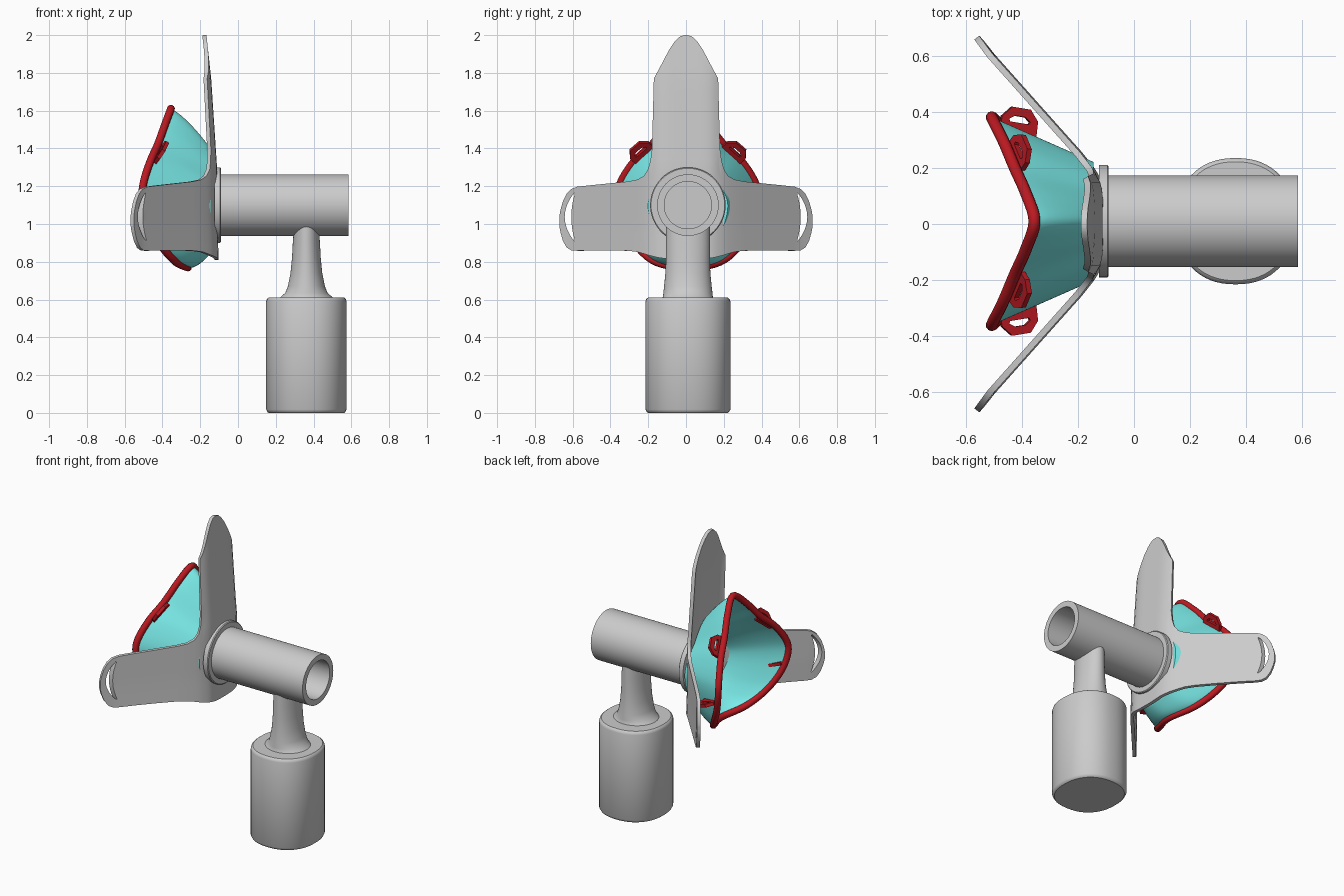
import bpy, bmesh, math
from mathutils import Vector

if "Cube" in bpy.data.objects:
    bpy.data.objects.remove(bpy.data.objects["Cube"])

CY = 0.01  # y centre of the mask and pipe


def material(name, color):
    m = bpy.data.materials.new(name)
    m.diffuse_color = color
    m.use_nodes = True
    m.node_tree.nodes["Principled BSDF"].inputs["Base Color"].default_value = m.diffuse_color
    return m


def finish(obj, mat=None, angle=35):
    for o in bpy.context.selected_objects:
        o.select_set(False)
    obj.select_set(True)
    bpy.context.view_layer.objects.active = obj
    if obj.type == 'CURVE':
        bpy.ops.object.convert(target='MESH')
    for mod in list(obj.modifiers):
        bpy.ops.object.modifier_apply(modifier=mod.name)
    bpy.ops.object.shade_smooth_by_angle(angle=math.radians(angle))
    if mat:
        obj.data.materials.append(mat)
    return obj


def mesh_object(name, verts, faces):
    me = bpy.data.meshes.new(name)
    me.from_pydata(verts, [], faces)
    bm = bmesh.new()
    bm.from_mesh(me)
    bmesh.ops.recalc_face_normals(bm, faces=bm.faces)
    bm.to_mesh(me)
    bm.free()
    obj = bpy.data.objects.new(name, me)
    bpy.context.collection.objects.link(obj)
    return obj


def loft(name, rings, start=True, end=True, closed=False):
    n = len(rings[0])
    verts = [p for r in rings for p in r]
    count = len(rings)
    faces = []
    for i in range(count if closed else count - 1):
        a, b = i * n, ((i + 1) % count) * n
        faces += [(a + j, a + (j + 1) % n, b + (j + 1) % n, b + j) for j in range(n)]
    if start and not closed:
        faces.append(tuple(range(n)))
    if end and not closed:
        faces.append(tuple(range((count - 1) * n, count * n)))
    return mesh_object(name, verts, faces)


def oval(cx, cy, z, rx, ry, power=2.0, n=64):
    pts = []
    for i in range(n):
        c, s = math.cos(math.tau * i / n), math.sin(math.tau * i / n)
        pts.append((cx + rx * math.copysign(abs(c) ** (2 / power), c),
                    cy + ry * math.copysign(abs(s) ** (2 / power), s), z))
    return pts


def x_ring(x, r, n=64):
    return [(x, CY + r * math.cos(math.tau * i / n), 1.1 + r * math.sin(math.tau * i / n))
            for i in range(n)]


def smooth_loop(pts, steps=5):
    pts = [Vector(p) for p in pts]
    out, n = [], len(pts)
    for i in range(n):
        a, b, c, d = (pts[(i + k) % n] for k in (-1, 0, 1, 2))
        for s in range(steps):
            t = s / steps
            out.append(0.5 * (2 * b + (c - a) * t + (2 * a - 5 * b + 4 * c - d) * t * t
                              + (3 * b - a - 3 * c + d) * t ** 3))
    return out


def lerp_table(table, v):
    for (a, fa), (b, fb) in zip(table, table[1:]):
        if v <= b:
            return fa + (fb - fa) * (v - a) / (b - a)
    return table[-1][1]


red = material("red_rubber", (0.5, 0.01, 0.015, 1))
cyan = material("cyan_silicone", (0.2, 0.85, 0.83, 1))

# canister
profile = [(0.0, 0.94), (0.005, 0.97), (0.018, 1.0), (0.59, 1.0), (0.603, 0.98), (0.61, 0.94)]
finish(loft("canister", [oval(0.362, CY, z, 0.213 * k, 0.225 * k, 2.25) for z, k in profile]))

# flared neck whose top follows the pipe wall
neck = [(0.60, 0.15, 0.14), (0.615, 0.135, 0.132), (0.635, 0.112, 0.13), (0.67, 0.098, 0.126),
        (0.74, 0.084, 0.119), (0.82, 0.076, 0.116), (0.90, 0.072, 0.116)]
rings = [oval(0.362, CY, z, rx, ry) for z, rx, ry in neck]
rings.append([(x, y, 1.1 - math.sqrt(0.148 ** 2 - (y - CY) ** 2))
              for x, y, z in oval(0.362, CY, 0, 0.068, 0.116)])
finish(loft("neck", rings))

# hollow pipe, closed at the mask end
finish(loft("pipe", [x_ring(x, r) for x, r in
                     [(-0.10, 0.163), (0.585, 0.163), (0.585, 0.125), (-0.09, 0.125)]]))

# mounting flange
finish(loft("flange", [x_ring(x, r) for x, r in
                       [(-0.125, 0.2), (-0.095, 0.2), (-0.09, 0.195), (-0.09, 0.16)]]))

# headgear frame columns: y, lower edge, upper edge
columns = [(0, .81, 2.0), (.03, .81, 1.993), (.06, .811, 1.965), (.09, .813, 1.92),
           (.12, .818, 1.86), (.145, .822, 1.81), (.165, .827, 1.77), (.175, .83, 1.40),
           (.183, .832, 1.335), (.195, .835, 1.29), (.215, .842, 1.255), (.25, .852, 1.235),
           (.30, .858, 1.225), (.40, .86, 1.215), (.50, .86, 1.205), (.57, .858, 1.197),
           (.60, .86, 1.185), (.625, .875, 1.16), (.645, .91, 1.12), (.658, .955, 1.075),
           (.664, .99, 1.04)]
bend = [(0, 0), (.09, 0), (.12, -.003), (.145, -.009), (.165, -.02), (.175, -.025),
        (.195, -.037), (.25, -.08), (.60, -.392), (.664, -.44)]
lean = [(.80, -.113), (1.0, -.12), (1.3, -.122), (1.77, -.153), (2.0, -.178)]
LOW, HIGH = 8, 14
grid = [(-y, a, b) for y, a, b in reversed(columns[1:])] + columns
verts, faces = [], []
for y, lo, hi in grid:
    mid = min(1.2, hi - 0.04)
    zs = [lo + (mid - lo) * k / LOW for k in range(LOW)]
    zs += [mid + (hi - mid) * k / HIGH for k in range(HIGH + 1)]
    verts += [(lerp_table(lean, z) + lerp_table(bend, abs(y)), y, z) for z in zs]
m = LOW + HIGH + 1
for i in range(len(grid) - 1):
    faces += [(i * m + j, (i + 1) * m + j, (i + 1) * m + j + 1, i * m + j + 1) for j in range(m - 1)]
frame = mesh_object("headgear_frame", verts, faces)
sol = frame.modifiers.new("thickness", 'SOLIDIFY')
sol.thickness, sol.offset = 0.022, 0

# crescent strap slots cut through the arm ends
cutters = []
for s in (1, -1):
    arc = [k / 8 for k in range(-8, 9)]
    outline = [(0.642 - 0.05 * t * t, 1.037 + 0.127 * t) for t in arc]
    outline += [(0.607 - 0.018 * t * t, 1.037 + 0.122 * t) for t in reversed(arc)]
    cut = loft("slot_cutter", [[(x, s * y, z) for y, z in outline] for x in (-0.8, -0.3)])
    cut.hide_render = True
    cutters.append(cut)
    b = frame.modifiers.new("slot", 'BOOLEAN')
    b.operation, b.object, b.solver = 'DIFFERENCE', cut, 'EXACT'
finish(frame)
for cut in cutters:
    bpy.data.objects.remove(cut)

# edge of the face mask, one half from nose to chin
half = [(-.355, 0, 1.61), (-.385, .10, 1.53), (-.425, .19, 1.42), (-.465, .285, 1.33),
        (-.50, .355, 1.22), (-.505, .37, 1.13), (-.475, .34, 1.01), (-.41, .275, .89),
        (-.33, .17, .80), (-.265, 0, .77)]
edge = smooth_loop([(x, CY + y, z) for x, y, z in half]
                   + [(x, CY - y, z) for x, y, z in reversed(half[1:-1])])

# cyan cup lofted from the edge back to the frame
rings = []
for k in range(9):
    t = k / 8
    sy, sz, zc = 1 - 0.43 * t, 1 - 0.34 * t ** 1.5, 1.185 - 0.065 * t
    rings.append([(p.x + (-0.145 - p.x) * t, CY + (p.y - CY) * sy, zc + (p.z - 1.185) * sz)
                  for p in edge])
cup = loft("mask_cup", rings, start=False)
sol = cup.modifiers.new("thickness", 'SOLIDIFY')
sol.thickness, sol.offset = 0.012, -1
finish(cup, cyan, 50)

# red rim
curve = bpy.data.curves.new("mask_rim", 'CURVE')
curve.dimensions = '3D'
curve.bevel_depth, curve.bevel_resolution = 0.021, 3
spline = curve.splines.new('POLY')
spline.points.add(len(edge) - 1)
for pt, p in zip(spline.points, edge):
    pt.co = (*p, 1)
spline.use_cyclic_u = True
rim = bpy.data.objects.new("mask_rim", curve)
bpy.context.collection.objects.link(rim)
finish(rim, red, 60)

# slotted strap tabs: centre, direction along the rim, direction outwards
tab_out = [(-.07, -.05), (.07, -.05), (.068, .01), (.035, .048), (-.035, .048), (-.068, .01)]
tab_in = [(-.036, -.005), (.036, -.005), (.04, .004), (.02, .018), (-.02, .018), (-.04, .004)]
tabs = [("upper_tab", (-.405, .25, 1.385), (-.3, .72, -.62), (.45, .45, .6)),
        ("lower_tab", (-.41, .355, 1.04), (.9, -.15, -.3), (.25, .95, -.1))]
for name, c, along, out in tabs:
    u = Vector(along).normalized()
    v = Vector(out)
    v = (v - u * v.dot(u)).normalized()
    for s in (1, -1):
        rings = []
        for loop in (tab_out, tab_in):
            pts = [Vector(c) + u * a + v * b for a, b in loop]
            rings.append([(p.x, CY + s * p.y, p.z) for p in pts])
        tab = loft(name, rings, start=False, end=False)
        sol = tab.modifiers.new("thickness", 'SOLIDIFY')
        sol.thickness, sol.offset = 0.02, 0
        finish(tab, red)
